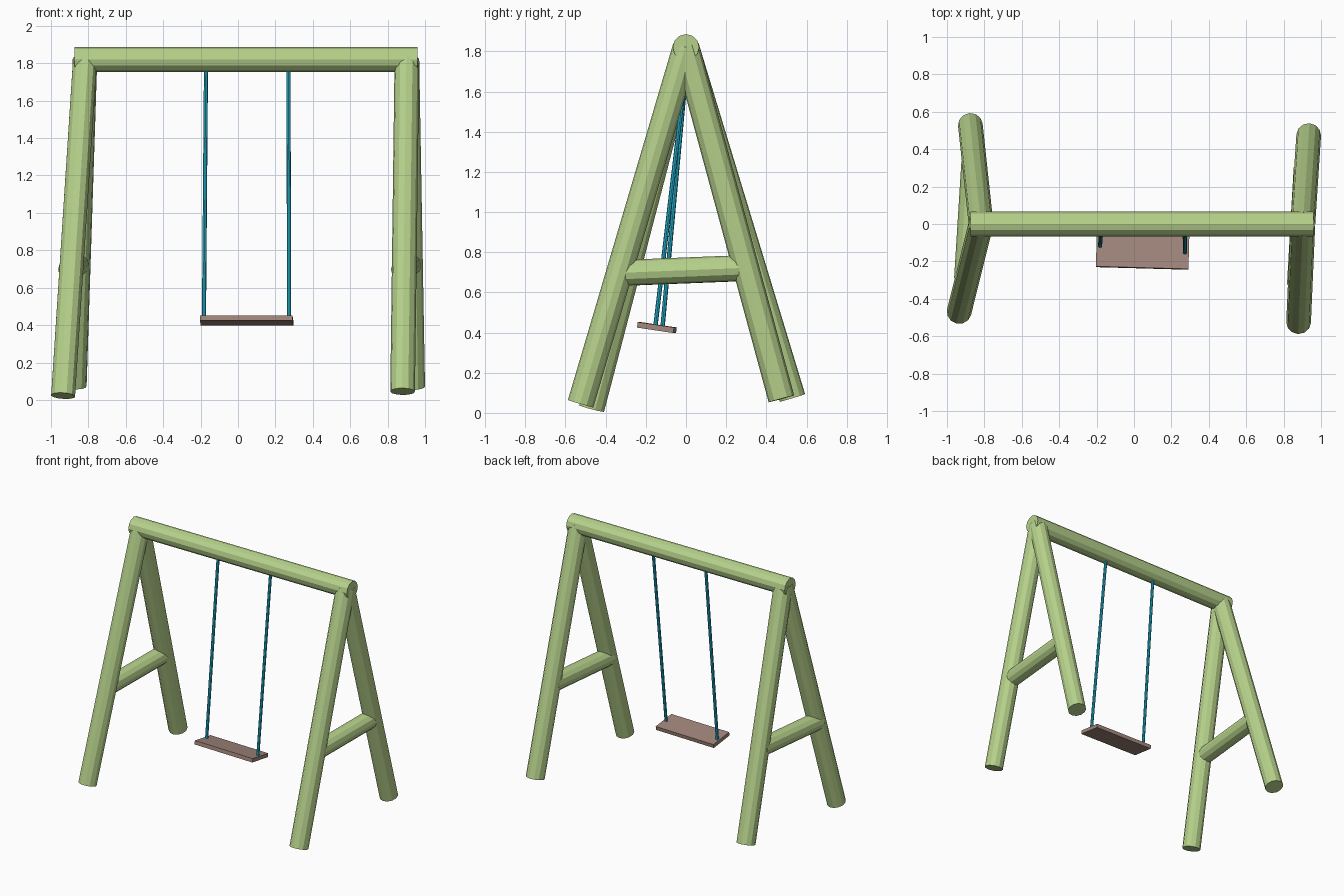
import bpy
from math import radians
from mathutils import Vector

if "Cube" in bpy.data.objects:
    bpy.data.objects.remove(bpy.data.objects["Cube"])


def material(name, rgb):
    m = bpy.data.materials.new(name)
    m.diffuse_color = (*rgb, 1)
    m.use_nodes = True
    m.node_tree.nodes["Principled BSDF"].inputs["Base Color"].default_value = m.diffuse_color
    return m


GREEN = material("green_wood", (0.47, 0.64, 0.26))
BLUE = material("blue_rope", (0.02, 0.48, 0.68))
BROWN = material("brown_seat", (0.36, 0.24, 0.20))


def pole(name, a, b, radius, mat, sides=12):
    """Faceted cylinder running from point a to point b."""
    a, b = Vector(a), Vector(b)
    d = b - a
    bpy.ops.mesh.primitive_cylinder_add(vertices=sides, radius=radius,
                                        depth=d.length, location=(a + b) / 2)
    ob = bpy.context.object
    ob.rotation_euler = d.to_track_quat('Z', 'Y').to_euler()
    ob.name = name
    ob.data.materials.append(mat)
    return ob


# top beam
pole("top_beam", (-0.875, 0, 1.82), (0.96, 0, 1.82), 0.066, GREEN)

# A-frames: apex x, front foot, back foot
frames = {
    "left": (-0.818, (-0.935, -0.47, 0.022), (-0.875, 0.53, 0.075)),
    "right": (0.903, (0.88, -0.525, 0.045), (0.934, 0.475, 0.07)),
}
for side, (x, front, back) in frames.items():
    apex = Vector((x, 0, 1.822))
    pole(side + "_front_leg", front, apex, 0.066, GREEN)
    pole(side + "_back_leg", back, apex, 0.066, GREEN)
    # crossbar joins the two legs, slightly proud of them on the left
    p = Vector(front).lerp(apex, 0.376)
    q = Vector(back).lerp(apex, 0.37)
    p.z, q.z = 0.697, 0.722
    p.x -= 0.007
    q.x -= 0.005
    pole(side + "_crossbar", p, q, 0.064, GREEN)

# swing ropes
pole("left_rope", (-0.182, -0.117, 0.425), (-0.171, 0.01, 1.80), 0.011, BLUE, 8)
pole("right_rope", (0.273, -0.153, 0.425), (0.27, 0.01, 1.80), 0.011, BLUE, 8)

# seat board, swung forward
bpy.ops.mesh.primitive_cube_add(size=1, location=(0.046, -0.145, 0.425))
seat = bpy.context.object
seat.name = "seat"
seat.scale = (0.495, 0.183, 0.028)
seat.rotation_euler = (radians(-8.5), 0, radians(-1.6))
seat.data.materials.append(BROWN)
